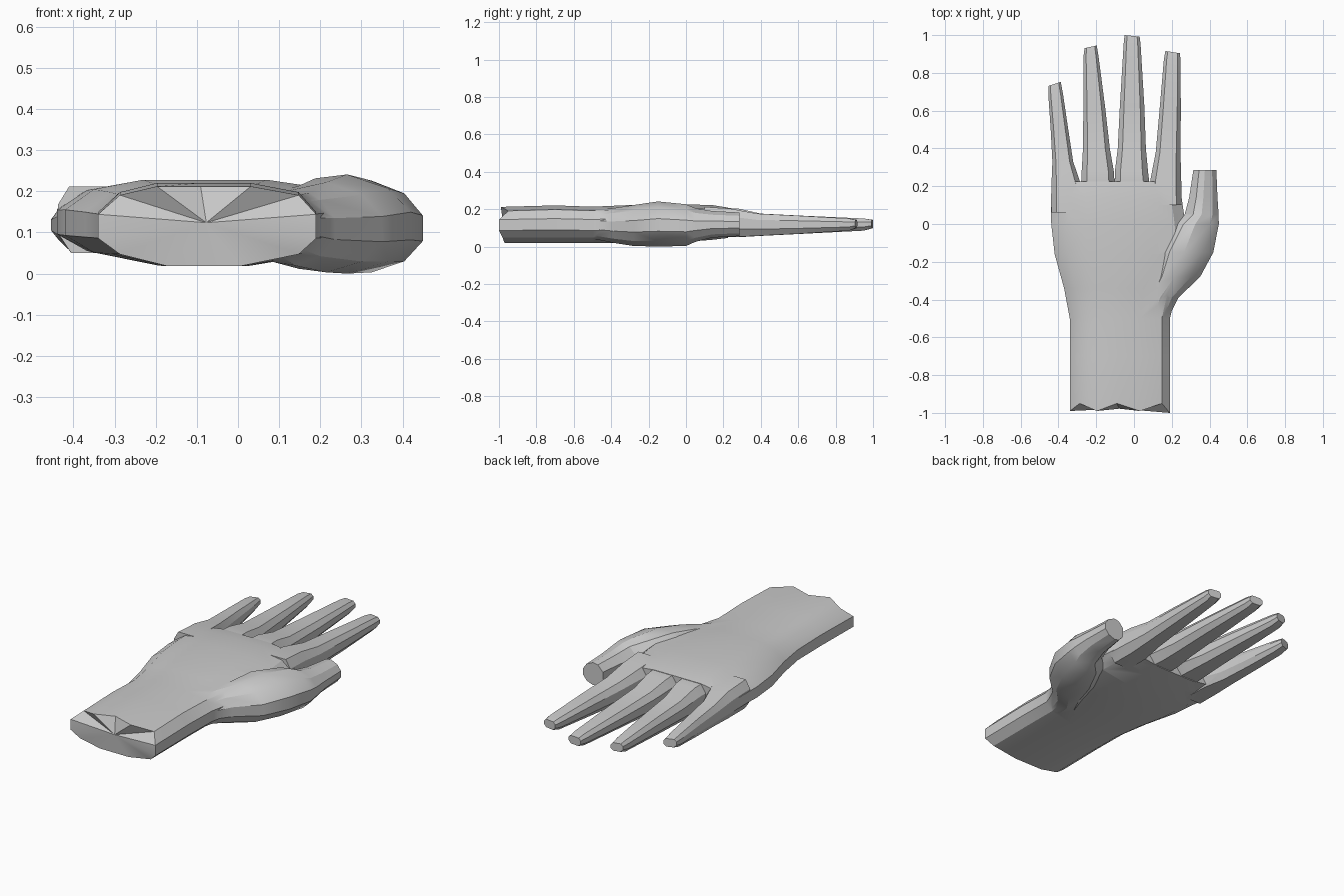
import bpy, bmesh

if "Cube" in bpy.data.objects:
    bpy.data.objects.remove(bpy.data.objects["Cube"])

# Unit cross-sections (x fraction, z fraction), walked once around
BROAD = [(0, .35), (0, .65), (.1, .89), (.27, 1), (.47, 1), (.7, 1), (.92, .89),
         (1, .65), (1, .35), (.92, .15), (.65, 0), (.32, 0), (.1, .15)]
FINGER = [(0, .3), (0, .72), (.17, 1), (.83, 1), (1, .72), (1, .3), (.8, 0), (.2, 0)]
THUMB = [(0, .3), (0, .7), (.25, .96), (.5, 1), (.82, .86), (1, .62), (1, .34),
         (.82, .12), (.5, 0), (.25, .04)]


def loft(name, profile, stations, start_offsets=None, tip_slant=0):
    """Skin sections given as (y, x_left, x_right, z_bottom, z_top)."""
    bm = bmesh.new()
    rings = []
    for k, (y, xl, xr, zb, zt) in enumerate(stations):
        ring = []
        for i, (u, w) in enumerate(profile):
            yy = y
            if k == 0 and start_offsets:
                yy += start_offsets[i]
            if k == len(stations) - 1:
                yy += tip_slant * (u - .5)
            ring.append(bm.verts.new((xl + (xr - xl) * u, yy, zb + (zt - zb) * w)))
        rings.append(ring)
    n = len(profile)
    for a, b in zip(rings, rings[1:]):
        for i in range(n):
            j = (i + 1) % n
            bm.faces.new((a[i], a[j], b[j], b[i]))
    # Fan caps at both ends
    for ring in (rings[0], rings[-1]):
        c = sum((v.co for v in ring), ring[0].co * 0) / n
        hub = bm.verts.new(c)
        for i in range(n):
            bm.faces.new((ring[i], ring[(i + 1) % n], hub))
    bmesh.ops.recalc_face_normals(bm, faces=bm.faces)
    mesh = bpy.data.meshes.new(name)
    bm.to_mesh(mesh)
    bm.free()
    ob = bpy.data.objects.new(name, mesh)
    bpy.context.collection.objects.link(ob)
    return ob


# Forearm stump with uneven cut, wrist and palm
hand = loft("hand", BROAD, [
    (-1.00, -.34, .19, .018, .212),
    (-.70, -.34, .19, .018, .220),
    (-.50, -.34, .19, .018, .213),
    (-.34, -.37, .23, .018, .220),
    (-.16, -.42, .28, .020, .228),
    (.00, -.438, .272, .025, .225),
    (.14, -.44, .252, .036, .222),
    (.225, -.432, .243, .046, .208),
], start_offsets=[.01, .01, .05, .01, .05, .01, .05, 0, 0, .02, .03, .03, .02])

# Fingers: (name, tip y, tip slant, sections of y / left / right)
FINGERS = [
    ("index_finger", -.012, [(.10, .085, .253), (.235, .087, .250), (.38, .115, .246),
                             (.60, .135, .248), (.87, .158, .246), (.91, .166, .243)]),
    ("middle_finger", -.008, [(.10, -.105, .095), (.28, -.101, .074), (.40, -.086, .063),
                              (.62, -.075, .055), (.95, -.055, .035), (.996, -.050, .030)]),
    ("ring_finger", .014, [(.10, -.285, -.095), (.28, -.277, -.107), (.40, -.270, -.128),
                           (.62, -.268, -.153), (.89, -.267, -.188), (.938, -.262, -.197)]),
    ("little_finger", .022, [(.06, -.438, -.275), (.21, -.437, -.281), (.33, -.432, -.322),
                             (.50, -.441, -.348), (.69, -.454, -.376), (.742, -.453, -.388)]),
]
HEIGHTS = [(.05, .212), (.05, .203), (.057, .176), (.068, .165), (.085, .150), (.098, .143)]
parts = [loft(name, FINGER, [s + h for s, h in zip(sections, HEIGHTS)], tip_slant=slant)
         for name, slant, sections in FINGERS]

# Thumb with its bulging base
parts.append(loft("thumb", THUMB, [
    (-.49, .03, .186, .040, .195),
    (-.39, .04, .235, .020, .205),
    (-.28, .08, .350, .003, .222),
    (-.15, .11, .420, .000, .241),
    (.00, .20, .449, .003, .226),
    (.05, .268, .448, .025, .205),
    (.14, .292, .442, .048, .190),
    (.285, .314, .436, .056, .182),
]))

# Fuse everything into one skin
bpy.context.view_layer.objects.active = hand
for part in parts:
    mod = hand.modifiers.new("join_" + part.name, 'BOOLEAN')
    mod.operation = 'UNION'
    mod.solver = 'EXACT'
    mod.object = part
    bpy.ops.object.modifier_apply(modifier=mod.name)
    bpy.data.objects.remove(part)

bpy.ops.object.select_all(action='DESELECT')
hand.select_set(True)
bpy.ops.object.shade_smooth_by_angle(angle=0.5)
